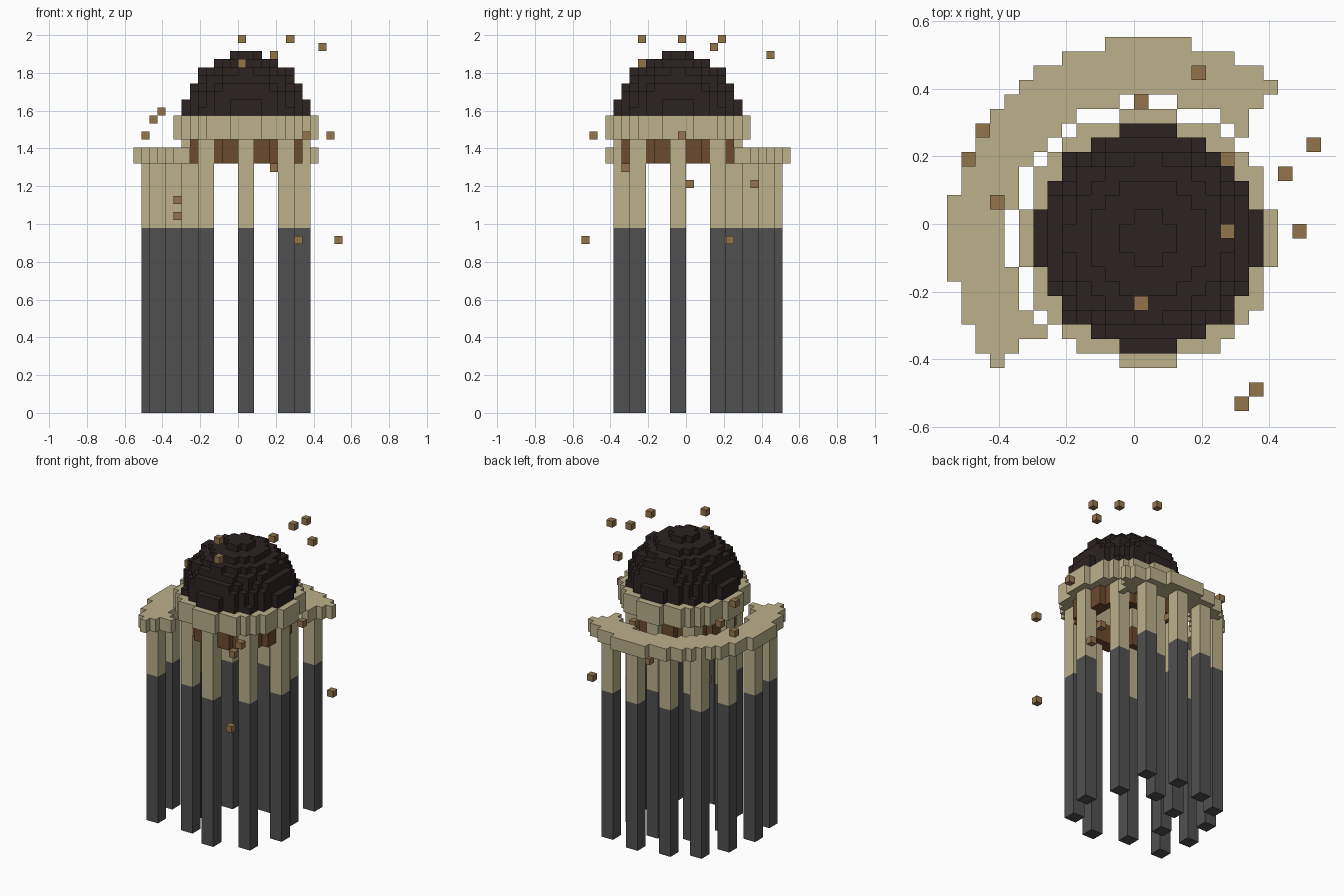
import bpy, bmesh, math
from itertools import product

cube = bpy.data.objects.get("Cube")
if cube:
    bpy.data.objects.remove(cube, do_unlink=True)

V = 2 / 47          # size of one block
CX, CY = 1, -1      # middle of the pavilion, in blocks


def material(name, color):
    m = bpy.data.materials.new(name)
    m.use_nodes = True
    m.diffuse_color = (*color, 1)
    m.node_tree.nodes["Principled BSDF"].inputs["Base Color"].default_value = (*color, 1)
    return m


STONE = material("pale_stone", (0.50, 0.44, 0.26))
SLATE = material("dark_grey", (0.081, 0.081, 0.081))
ROOF = material("roof_black_brown", (0.026, 0.016, 0.016))
WOOD = material("brown_wood", (0.147, 0.070, 0.026))
DUST = material("light_brown", (0.29, 0.178, 0.073))


def add_object(name, bm, mats):
    bmesh.ops.recalc_face_normals(bm, faces=bm.faces)
    me = bpy.data.meshes.new(name)
    bm.to_mesh(me)
    bm.free()
    for m in mats:
        me.materials.append(m)
    ob = bpy.data.objects.new(name, me)
    bpy.context.collection.objects.link(ob)
    return ob


def blocks(name, cells, mat):
    """Outer skin of a set of unit blocks, flat areas merged."""
    bm = bmesh.new()
    for c in cells:
        for axis, side in product(range(3), (0, 1)):
            near = list(c)
            near[axis] += 2 * side - 1
            if tuple(near) in cells:
                continue
            corners = []
            for a, b in ((0, 0), (1, 0), (1, 1), (0, 1)):
                p = list(c)
                p[axis] += side
                p[(axis + 1) % 3] += a
                p[(axis + 2) % 3] += b
                corners.append(bm.verts.new([k * V for k in p]))
            bm.faces.new(corners if side else corners[::-1])
    bmesh.ops.remove_doubles(bm, verts=bm.verts, dist=V / 100)
    bmesh.ops.dissolve_limit(bm, angle_limit=0.01, verts=bm.verts, edges=bm.edges)
    return add_object(name, bm, [mat])


def disc(z0, z1, outer, inner=0, arc=None):
    """Blocks between two squared radii, optionally within an arc in degrees."""
    cells = set()
    for i, j in product(range(-15, 15), repeat=2):
        dx, dy = i + 0.5, j + 0.5
        angle = math.degrees(math.atan2(dy, dx)) % 360
        if inner <= dx * dx + dy * dy < outer and (not arc or arc[0] <= angle <= arc[1]):
            cells |= {(i + CX, j + CY, z) for z in range(z0, z1)}
    return cells


def column(name, dx, dy, top):
    """Square shaft, dark below and pale above."""
    bm = bmesh.new()
    rings = []
    for z in (0, 23, top):
        rings.append([bm.verts.new(((CX + dx + a) * V, (CY + dy + b) * V, z * V))
                      for a, b in ((-1, -1), (1, -1), (1, 1), (-1, 1))])
    for level, (low, high) in enumerate(zip(rings, rings[1:])):
        for k in range(4):
            n = (k + 1) % 4
            bm.faces.new((low[k], low[n], high[n], high[k])).material_index = level
    bm.faces.new(rings[0][::-1])
    bm.faces.new(rings[2]).material_index = 1
    add_object(name, bm, [SLATE, STONE])


# Eight columns under the dome
for n in range(8):
    a = math.radians(45 * n)
    column(f"inner_column_{n}", round(7 * math.cos(a)), round(7 * math.sin(a)), 34)

# Seven columns under the curved beam
for n in range(7):
    a = math.radians(67.5 + 22.5 * n)
    column(f"outer_column_{n}", round(12.1 * math.cos(a)), round(12.1 * math.sin(a)), 31)

# Curved outer beam, wooden drum and stone ring
blocks("curved_beam", disc(31, 33, 190, 93, (49, 221)), STONE)
blocks("wooden_drum", disc(31, 34, 50, 30), WOOD)
blocks("stone_ring", disc(34, 37, 77.5, 30), STONE)

# Stepped dome
dome = set()
for k in range(8):
    dome |= disc(37 + k, 38 + k, 60.6 - 1.003 * k * (k + 1))
blocks("dome", dome, ROOF)

# Loose floating blocks
floating = [
    (0, -6, 46), (6, -1, 46), (6, 4, 46), (10, 3, 45), (4, 10, 44), (0, -6, 43),
    (-10, 1, 37), (-11, 6, 36), (-12, 4, 34), (11, -1, 34), (8, -12, 34),
    (4, 6, 32), (4, -8, 30), (0, 8, 28), (6, 0, 28), (-8, 5, 26), (-8, 6, 24),
    (7, -13, 21), (12, 5, 21),
]
for n, cell in enumerate(floating):
    blocks(f"floating_block_{n}", {cell}, DUST)
